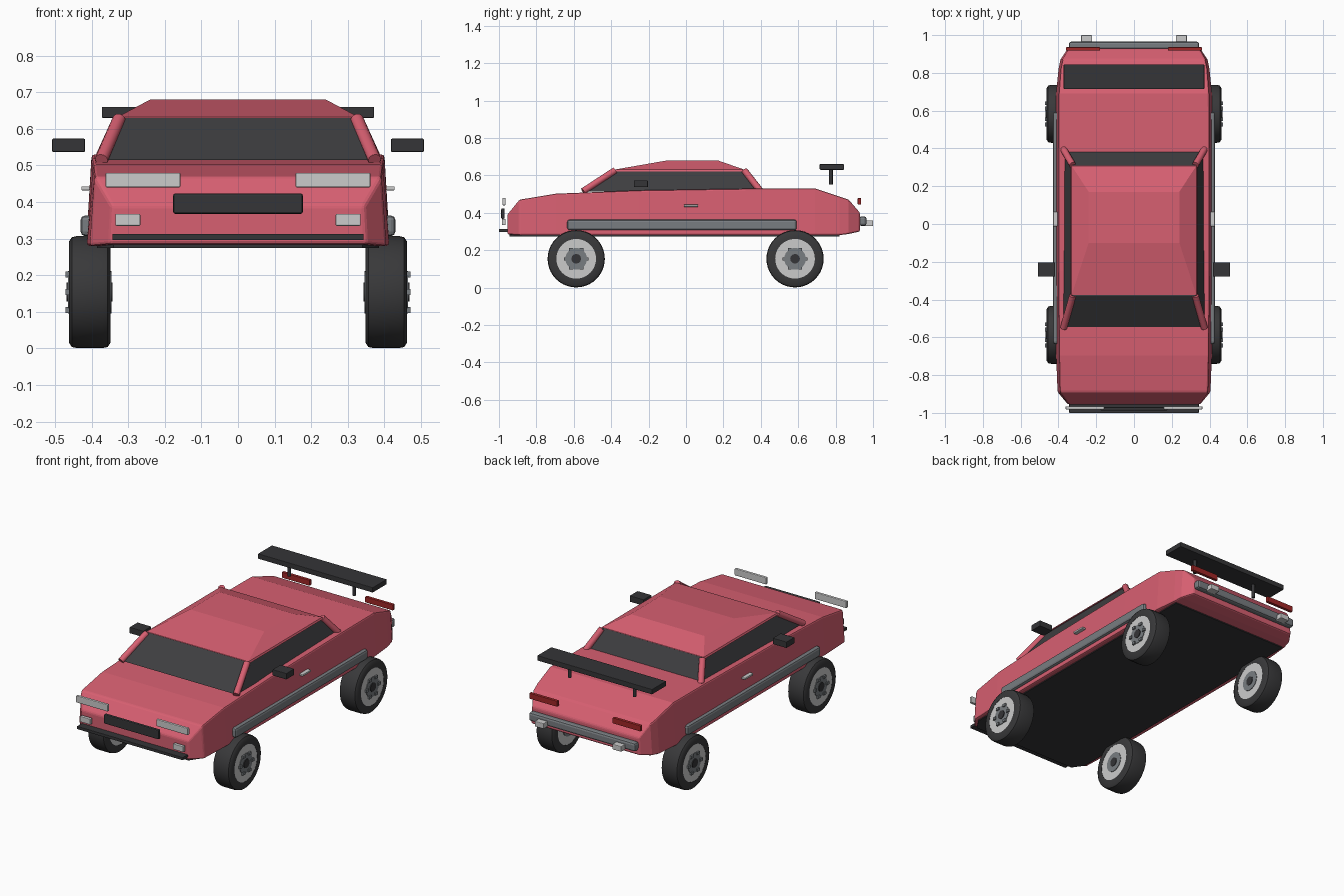
import bpy, bmesh, math
from mathutils import Vector

if "Cube" in bpy.data.objects:
    bpy.data.objects.remove(bpy.data.objects["Cube"])


def material(name, rgb):
    m = bpy.data.materials.new(name)
    m.diffuse_color = (*rgb, 1)
    m.use_nodes = True
    m.node_tree.nodes["Principled BSDF"].inputs["Base Color"].default_value = m.diffuse_color
    return m


RED = material("body red", (0.68, 0.115, 0.165))
TAIL = material("tail light red", (0.35, 0.02, 0.02))
BLACK = material("black trim", (0.035, 0.035, 0.038))
GLASS = material("dark glass", (0.048, 0.048, 0.052))
TYRE = material("tyre rubber", (0.04, 0.04, 0.042))
GREY = material("bumper grey", (0.19, 0.205, 0.22))
LIGHT = material("light grey", (0.6, 0.6, 0.6))


def finish(name, bm, mat, bevel=0, smooth=False):
    bmesh.ops.recalc_face_normals(bm, faces=bm.faces)
    me = bpy.data.meshes.new(name)
    bm.to_mesh(me)
    bm.free()
    me.materials.append(mat)
    ob = bpy.data.objects.new(name, me)
    bpy.context.collection.objects.link(ob)
    if bevel:
        mod = ob.modifiers.new("edge", 'BEVEL')
        mod.width, mod.segments = bevel, 2
        mod.limit_method = 'ANGLE'
        mod.angle_limit = math.radians(25)
    if smooth:
        bpy.ops.object.select_all(action='DESELECT')
        ob.select_set(True)
        bpy.context.view_layer.objects.active = ob
        bpy.ops.object.shade_smooth_by_angle(angle=math.radians(35))
    return ob


def box(name, x, y, z, mat, bevel=0.0):
    """Box from (min, max) ranges."""
    bm = bmesh.new()
    bmesh.ops.create_cube(bm, size=1)
    for v in bm.verts:
        v.co = [r[0] if c < 0 else r[1] for c, r in zip(v.co, (x, y, z))]
    return finish(name, bm, mat, bevel)


def pair(name, x, y, z, mat, bevel=0.0):
    """Mirrored boxes on both sides."""
    box(name + "_right", x, y, z, mat, bevel)
    box(name + "_left", (-x[1], -x[0]), y, z, mat, bevel)


def loft(name, rings, mat, bevel=0.0):
    bm = bmesh.new()
    rows = [[bm.verts.new(p) for p in r] for r in rings]
    n = len(rows[0])
    for a, b in zip(rows, rows[1:]):
        for i in range(n):
            j = (i + 1) % n
            bm.faces.new((a[i], a[j], b[j], b[i]))
    bm.faces.new(rows[0])
    bm.faces.new(rows[-1])
    return finish(name, bm, mat, bevel)


def rod(name, a, b, r, mat, sides=12):
    a, b = Vector(a), Vector(b)
    bm = bmesh.new()
    bmesh.ops.create_cone(bm, cap_ends=True, segments=sides, radius1=r, radius2=r,
                          depth=(b - a).length)
    rot = (b - a).to_track_quat('Z', 'Y')
    for v in bm.verts:
        v.co = rot @ v.co + (a + b) / 2
    return finish(name, bm, mat, 0, True)


def lathe_x(name, profile, y, z, mat, sides=40):
    """Closed (x, radius) profile turned about the axle."""
    bm = bmesh.new()
    n = len(profile)
    rows = []
    for k in range(sides):
        t = 2 * math.pi * k / sides
        rows.append([bm.verts.new((x, y + r * math.cos(t), z + r * math.sin(t)))
                     for x, r in profile])
    for k in range(sides):
        a, b = rows[k], rows[(k + 1) % sides]
        for i in range(n):
            bm.faces.new((a[i], a[(i + 1) % n], b[(i + 1) % n], b[i]))
    return finish(name, bm, mat, 0, True)


# Body shell: y, bottom z, top z, bottom half width, top half width
stations = [(-0.955, 0.285, 0.39, 0.35, 0.345), (-0.89, 0.28, 0.47, 0.405, 0.392),
            (-0.695, 0.28, 0.502, 0.413, 0.396), (-0.25, 0.28, 0.52, 0.415, 0.40),
            (0.40, 0.28, 0.53, 0.415, 0.40), (0.69, 0.28, 0.53, 0.413, 0.398),
            (0.82, 0.28, 0.487, 0.40, 0.388), (0.87, 0.287, 0.47, 0.39, 0.378),
            (0.93, 0.30, 0.40, 0.35, 0.345)]
loft("body", [[(-wb, y, zb), (wb, y, zb), (wt, y, zt), (-wt, y, zt)]
              for y, zb, zt, wb, wt in stations], RED, 0.008)
loft("underbody", [[(-w, y, 0.274), (w, y, 0.274), (w, y, 0.285), (-w, y, 0.285)]
                   for y, w in ((-0.945, 0.34), (-0.88, 0.385), (0.82, 0.385))], BLACK)


def rect(w, y0, y1, z):
    return [(-w, y0, z), (w, y0, z), (w, y1, z), (-w, y1, z)]


# Cabin: glass, roof and corner pillars
loft("window_glass", [rect(0.372, -0.545, 0.392, 0.515),
                      rect(0.325, -0.38, 0.31, 0.63)], GLASS)
loft("roof", [rect(0.335, -0.385, 0.315, 0.622), rect(0.33, -0.375, 0.308, 0.632),
              rect(0.24, -0.10, 0.17, 0.68)], RED)
for s, side in ((1, "right"), (-1, "left")):
    rod("front_pillar_" + side, (s * 0.373, -0.55, 0.515), (s * 0.325, -0.38, 0.626), 0.018, RED)
    rod("rear_pillar_" + side, (s * 0.373, 0.395, 0.52), (s * 0.325, 0.312, 0.626), 0.018, RED)
    rod("wing_strut_" + side, (s * 0.21, 0.775, 0.55), (s * 0.21, 0.775, 0.64), 0.01, BLACK)

# Rear wing and mirrors
box("rear_wing", (-0.372, 0.372), (0.715, 0.845), (0.63, 0.66), BLACK, 0.003)
pair("mirror", (0.418, 0.508), (-0.278, -0.204), (0.537, 0.573), BLACK, 0.003)

# Front end
pair("headlight", (0.157, 0.362), (-0.982, -0.965), (0.44, 0.48), LIGHT, 0.004)
pair("fog_light", (0.267, 0.335), (-0.985, -0.965), (0.335, 0.368), LIGHT, 0.003)
box("grille", (-0.177, 0.177), (-0.988, -0.97), (0.368, 0.423), BLACK, 0.005)
box("front_lip", (-0.343, 0.343), (-1.0, -0.94), (0.296, 0.313), BLACK, 0.002)

# Rear end
pair("tail_light", (0.18, 0.36), (0.918, 0.936), (0.445, 0.478), TAIL, 0.002)
box("rear_bumper", (-0.345, 0.345), (0.925, 0.965), (0.33, 0.38), GREY, 0.012)
pair("exhaust", (0.222, 0.28), (0.955, 1.0), (0.328, 0.36), LIGHT, 0.004)

# Sides
pair("side_skirt", (0.39, 0.43), (-0.635, 0.592), (0.307, 0.363), GREY, 0.012)
pair("door_handle", (0.405, 0.428), (-0.012, 0.065), (0.432, 0.443), LIGHT, 0.002)

# Wheels
tyre = [(0.348, 0.106), (0.348, 0.138), (0.356, 0.15), (0.37, 0.153),
        (0.44, 0.153), (0.454, 0.15), (0.462, 0.138), (0.462, 0.106)]
CZ = 0.154
for y, end in ((-0.587, "front"), (0.583, "rear")):
    for s, side in ((1, "right"), (-1, "left")):
        tag = end + "_" + side
        lathe_x("tyre_" + tag, [(s * x, r) for x, r in tyre], y, CZ, TYRE)
        for part, x0, x1, r, mat, n in (("rim", 0.349, 0.461, 0.108, LIGHT, 40),
                                        ("wheel_disc", 0.346, 0.464, 0.058, GREY, 24),
                                        ("hub", 0.343, 0.468, 0.026, BLACK, 12)):
            rod(part + "_" + tag, (s * x0, y, CZ), (s * x1, y, CZ), r, mat, n)
        # Six raised lugs around the outer disc
        for k in range(6):
            t = k * math.pi / 3
            ly, lz = y + 0.056 * math.cos(t), CZ + 0.056 * math.sin(t)
            xs = sorted((s * 0.455, s * 0.471))
            box(f"lug_{tag}_{k}", xs, (ly - 0.01, ly + 0.01), (lz - 0.008, lz + 0.008), GREY)
